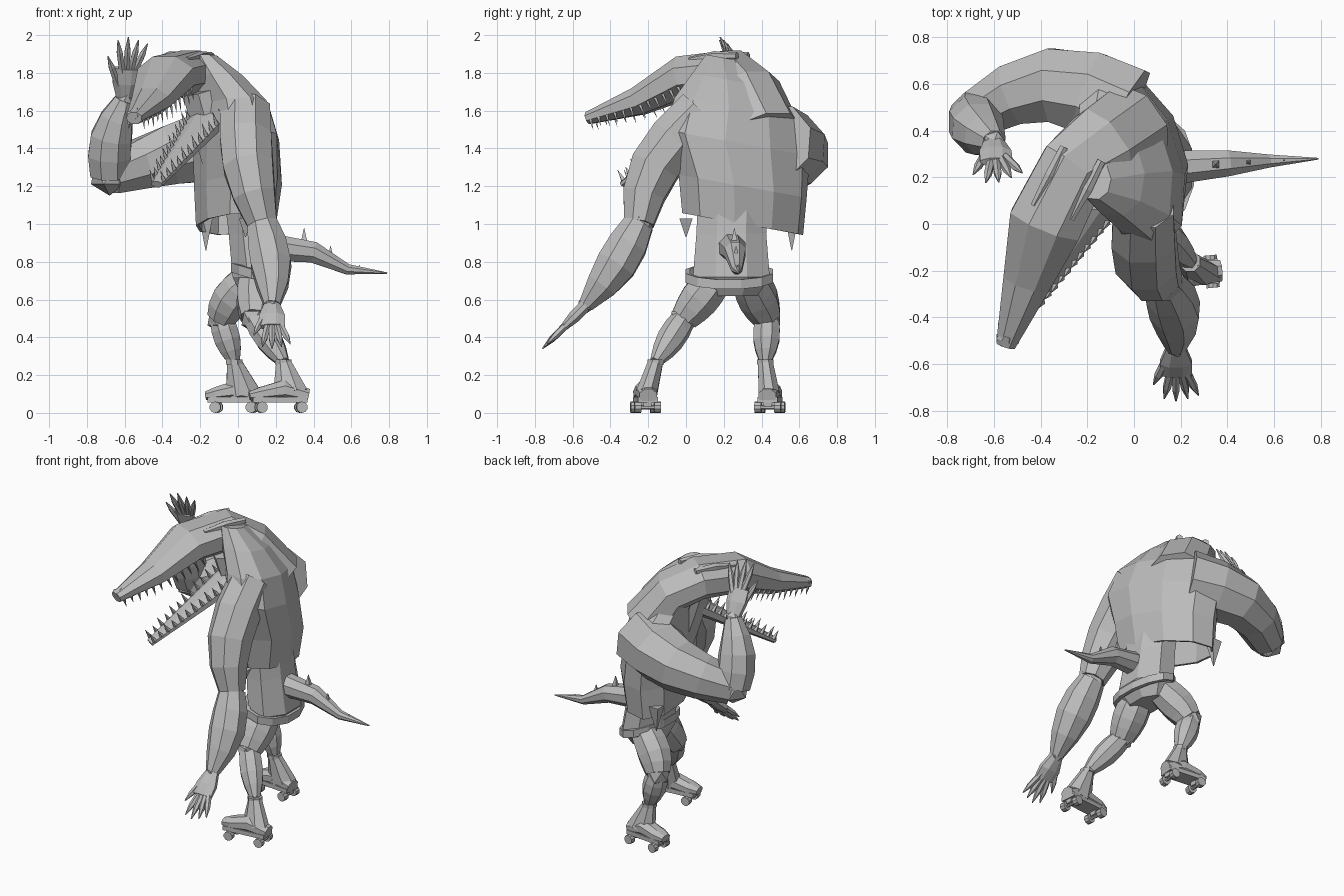
import bpy, bmesh, math
from mathutils import Vector

cube = bpy.data.objects.get("Cube")
if cube:
    bpy.data.objects.remove(cube, do_unlink=True)

grey = bpy.data.materials.new("plain_grey")
grey.use_nodes = True
tone = (0.5, 0.5, 0.5, 1)
grey.diffuse_color = tone
grey.node_tree.nodes["Principled BSDF"].inputs["Base Color"].default_value = tone

UP = Vector((0, 0, 1))
BACK = Vector((0, 1, 0))


def finish(name, bm, shell=0):
    bmesh.ops.recalc_face_normals(bm, faces=bm.faces)
    mesh = bpy.data.meshes.new(name)
    bm.to_mesh(mesh)
    bm.free()
    mesh.materials.append(grey)
    obj = bpy.data.objects.new(name, mesh)
    bpy.context.collection.objects.link(obj)
    if shell:
        obj.modifiers.new("thickness", "SOLIDIFY").thickness = shell


def add_loft(bm, rings, hint=BACK, sides=8, axis=None, caps=(True, True)):
    """Skin rings of (centre, half width, half depth) along their path."""
    last = len(rings) - 1
    loops = []
    for i, ring in enumerate(rings):
        centre, width, depth = Vector(ring[0]), ring[1], ring[-1]
        before, after = Vector(rings[max(i - 1, 0)][0]), Vector(rings[min(i + 1, last)][0])
        along = Vector(axis) if axis else after - before
        side = along.cross(hint).normalized()
        deep = side.cross(along).normalized()
        angles = [math.tau * (k + 0.5) / sides for k in range(sides)]
        loops.append([bm.verts.new(centre + side * width * math.cos(a) + deep * depth * math.sin(a))
                      for a in angles])
    for lower, upper in zip(loops, loops[1:]):
        for k in range(sides):
            n = (k + 1) % sides
            bm.faces.new((lower[k], lower[n], upper[n], upper[k]))
    for loop, wanted in zip((loops[0], loops[-1]), caps):
        if wanted:
            bm.faces.new(loop)


def loft(name, rings, shell=0, **options):
    bm = bmesh.new()
    add_loft(bm, rings, **options)
    finish(name, bm, shell)


def add_spike(bm, base, tip, radius):
    hint = BACK if abs((tip - base).normalized().y) < 0.8 else Vector((1, 0, 0))
    add_loft(bm, [(base, radius), (tip, radius / 20)], hint=hint, sides=4)


def limb(name, start, end, thick, thin, bulge, bow=(0, 0, 0), hint=BACK, steps=4):
    """Muscled limb, swelling and bowing outward midway, with a rounded joint at its end."""
    rings = []
    for i in range(steps + 1):
        f = i / steps
        swell = math.sin(math.pi * f)
        rings.append((start.lerp(end, f) + Vector(bow) * swell, thick + (thin - thick) * f + bulge * swell))
    bm = bmesh.new()
    add_loft(bm, rings, hint=hint)
    joint = bmesh.ops.create_icosphere(bm, subdivisions=1, radius=thin)
    bmesh.ops.translate(bm, verts=joint["verts"], vec=end)
    finish(name, bm)


# Hunched, twisted torso in a loose vest, open at the tilted hem, with torn points
loft("vest_torso", [((-0.01, 0.3, 1), 0.2, 0.34), ((0, 0.3, 1.2), 0.22, 0.36),
                    ((-0.01, 0.27, 1.43), 0.21, 0.41), ((-0.04, 0.28, 1.61), 0.19, 0.36),
                    ((-0.11, 0.24, 1.76), 0.15, 0.22), ((-0.18, 0.2, 1.88), 0.08, 0.1)],
     axis=(0, 0.18, 1), hint=Vector((-0.3, 1, 0)), sides=10, caps=(False, True), shell=0.015)
bm = bmesh.new()
for x, y, length in ((-0.17, 0.56, 0.17), (0.04, 0, 0.1)):
    root = Vector((x, y, 1.03))
    add_spike(bm, root, root - UP * length, 0.05)
finish("torn_vest_points", bm)

# Waist, pelvis and tilted belt
loft("waist", [((0.05, 0.25, 1.2), 0.14, 0.2), ((0.08, 0.24, 0.95), 0.14, 0.2),
               ((0.11, 0.24, 0.72), 0.15, 0.22), ((0.1, 0.24, 0.62), 0.09, 0.15)], axis=UP)
loft("belt", [((0.11, 0.23, z), 0.16, 0.24) for z in (0.7, 0.75)],
     axis=(0.3, 0, 1), sides=12, caps=(False, False), shell=0.025)

# Tail with a row of spikes
tail = [(Vector((0.15, 0.24, 0.88)), 0.08), (Vector((0.4, 0.26, 0.85)), 0.06),
        (Vector((0.58, 0.27, 0.76)), 0.03), (Vector((0.79, 0.28, 0.74)), 0.004)]
loft("tail", tail, hint=UP)
bm = bmesh.new()
for (near, thick), (far, thin), f in zip(tail, tail[1:], (0.8, 0.5, 0.3)):
    root = near.lerp(far, f) + UP * thin * 0.7
    add_spike(bm, root, root + UP * thick, thick / 3)
finish("tail_spikes", bm)

# Neck flowing into the long head, and hanging lower jaw
upper = [((0, 0.42, 1.5), 0.2, 0.16), ((-0.13, 0.33, 1.72), 0.19, 0.13),
         ((-0.26, 0.24, 1.8), 0.16, 0.13), ((-0.38, 0, 1.78), 0.17, 0.12),
         ((-0.46, -0.25, 1.65), 0.11, 0.08), ((-0.55, -0.52, 1.56), 0.045, 0.035)]
lower = [((-0.11, 0.2, 1.61), 0.14, 0.06), ((-0.43, -0.33, 1.21), 0.035, 0.02)]
loft("upper_jaw", upper, hint=UP)
loft("lower_jaw", lower, hint=UP)
loft("throat", [((-0.04, 0.25, 1.3), 0.15), ((-0.16, 0.2, 1.72), 0.15)])
nose = Vector((-0.55, -0.5, 1.58))
forward = Vector((-0.3, -0.9, -0.3)) / 40
loft("nose_bump", [(nose - forward, 0.03), (nose, 0.045, 0.025), (nose + forward, 0.03, 0.02)], hint=UP)


def teeth(name, rings, up, per, size):
    """Set a row of teeth along each edge of a jaw."""
    bm = bmesh.new()
    for (start, w_start, h_start), (end, w_end, h_end) in zip(rings, rings[1:]):
        start, end = Vector(start), Vector(end)
        along = (end - start).normalized()
        side = along.cross(UP).normalized()
        rise = side.cross(along) * up
        for i in range(per):
            f = (i + 0.5) / per
            width, height = w_start + (w_end - w_start) * f, h_start + (h_end - h_start) * f
            length = size * (1.2 if i % 2 else 0.8)
            for s in (-1, 1):
                base = start.lerp(end, f) + side * s * width * 0.85 + rise * height * 0.4
                add_spike(bm, base, base + rise * (height / 2 + length), size / 3)
    finish(name, bm)


teeth("upper_teeth", upper[3:], -1, 6, 0.03)
teeth("lower_teeth", lower, 1, 14, 0.045)

# Brow ridges
bm = bmesh.new()
across = Vector((0.08, -0.03, 0))
for s in (-1, 1):
    brow = [Vector((-0.22, 0.3, 1.89)), Vector((-0.28, 0.18, 1.89)), Vector((-0.35, 0.05, 1.87))]
    add_loft(bm, [(p + across * s, r) for p, r in zip(brow, (0.02, 0.025, 0.015))], hint=UP, sides=6)
finish("brow_ridges", bm)


def hand(name, wrist, tip, across):
    """Flat palm with a rule-spaced fan of tapered fingers, the first set low as a thumb."""
    reach = tip - wrist
    across = Vector(across)
    knuckles = wrist.lerp(tip, 0.5)
    bm = bmesh.new()
    add_loft(bm, [(wrist, 0.045, 0.035), (wrist.lerp(knuckles, 0.55), 0.075, 0.035), (knuckles, 0.075, 0.022)])
    for i in range(-2, 3):
        angle = math.radians(10 * i)
        finger = (reach.normalized() * math.cos(angle) + across * math.sin(angle)) * reach.length / 2
        root = knuckles + across * i * 0.025
        if i == -2:
            root -= reach * 0.2
        finger *= 1 - abs(i) / 12
        add_loft(bm, [(root - finger * 0.2, 0.02), (root + finger * 0.55, 0.018), (root + finger, 0.003)], sides=6)
    finish(name, bm)


# Lowered arm and raised arm
shoulder, elbow, wrist = Vector((0.04, 0.08, 1.6)), Vector((0.13, -0.25, 1)), Vector((0.18, -0.53, 0.57))
limb("lowered_upper_arm", shoulder, elbow, 0.14, 0.085, 0.03, bow=(-0.03, -0.08, 0))
limb("lowered_forearm", elbow, wrist, 0.085, 0.045, 0.05, bow=(0.02, 0.02, 0))
hand("lowered_hand", wrist, Vector((0.18, -0.76, 0.34)), (1, 0, 0))

shoulder, elbow, wrist = Vector((-0.03, 0.48, 1.43)), Vector((-0.68, 0.47, 1.26)), Vector((-0.6, 0.35, 1.66))
limb("raised_upper_arm", shoulder, elbow, 0.21, 0.11, 0.01, bow=(0, 0.12, 0.02), hint=UP)
limb("raised_forearm", elbow, wrist, 0.11, 0.055, 0.035, bow=(-0.03, 0, 0))
hand("raised_hand", wrist, Vector((-0.58, 0.18, 1.99)), (1, 0.2, 0))


# Roller skates: boot, sloping cuff, sole plate, axles and wheels
def skate(name, ankle, toe, heel):
    side = (heel - toe).normalized().cross(UP)

    def at(f, z):
        return toe.lerp(heel, f) + UP * z

    loft(name + "_boot", [(at(0, 0.09), 0.04, 0.025), (at(0.2, 0.1), 0.06, 0.04),
                          (at(0.6, 0.12), 0.06), (at(1, 0.09), 0.05, 0.04)], hint=UP)
    loft(name + "_boot_cuff", [(ankle, 0.042), (at(0.7, 0.1), 0.1, 0.06)])
    loft(name + "_sole", [(at(f, 0.07), 0.075, 0.02) for f in (0.05, 0.98)], hint=UP, sides=4)
    bm = bmesh.new()
    for f in (0.2, 0.88):
        hub = at(f, 0.03)
        add_loft(bm, [(hub + side * s / 20, 0.012) for s in (-1, 1)], hint=UP, sides=6)
        add_loft(bm, [(hub, 0.03), (hub + UP / 25, 0.035)], sides=4)
        for s in (-1, 1):
            add_loft(bm, [(hub + side * s * d, 0.03) for d in (0.035, 0.07)], hint=UP, sides=10)
    finish(name + "_wheels", bm)


# Bent legs with ankle cuffs
def leg(name, hip, knee, ankle, toe, heel, bow):
    hip, knee, ankle = Vector(hip), Vector(knee), Vector(ankle)
    limb(name + "_thigh", hip, knee, 0.1, 0.08, 0.02, bow=bow)
    limb(name + "_shin", knee, ankle, 0.065, 0.034, 0.025)
    loft(name + "_ankle_cuff", [(ankle + UP * s / 80, 0.047) for s in (-1, 1)])
    skate(name + "_skate", ankle, Vector(toe), Vector(heel))


leg("near", (0.1, 0.15, 0.7), (0.09, -0.01, 0.5), (0.24, -0.16, 0.27), (0.06, -0.23, 0), (0.37, -0.2, 0), (0, 0, 0))
leg("far", (0.06, 0.34, 0.7), (-0.09, 0.43, 0.5), (-0.02, 0.42, 0.27), (-0.17, 0.46, 0), (0.11, 0.43, 0), (-0.02, 0, 0))
